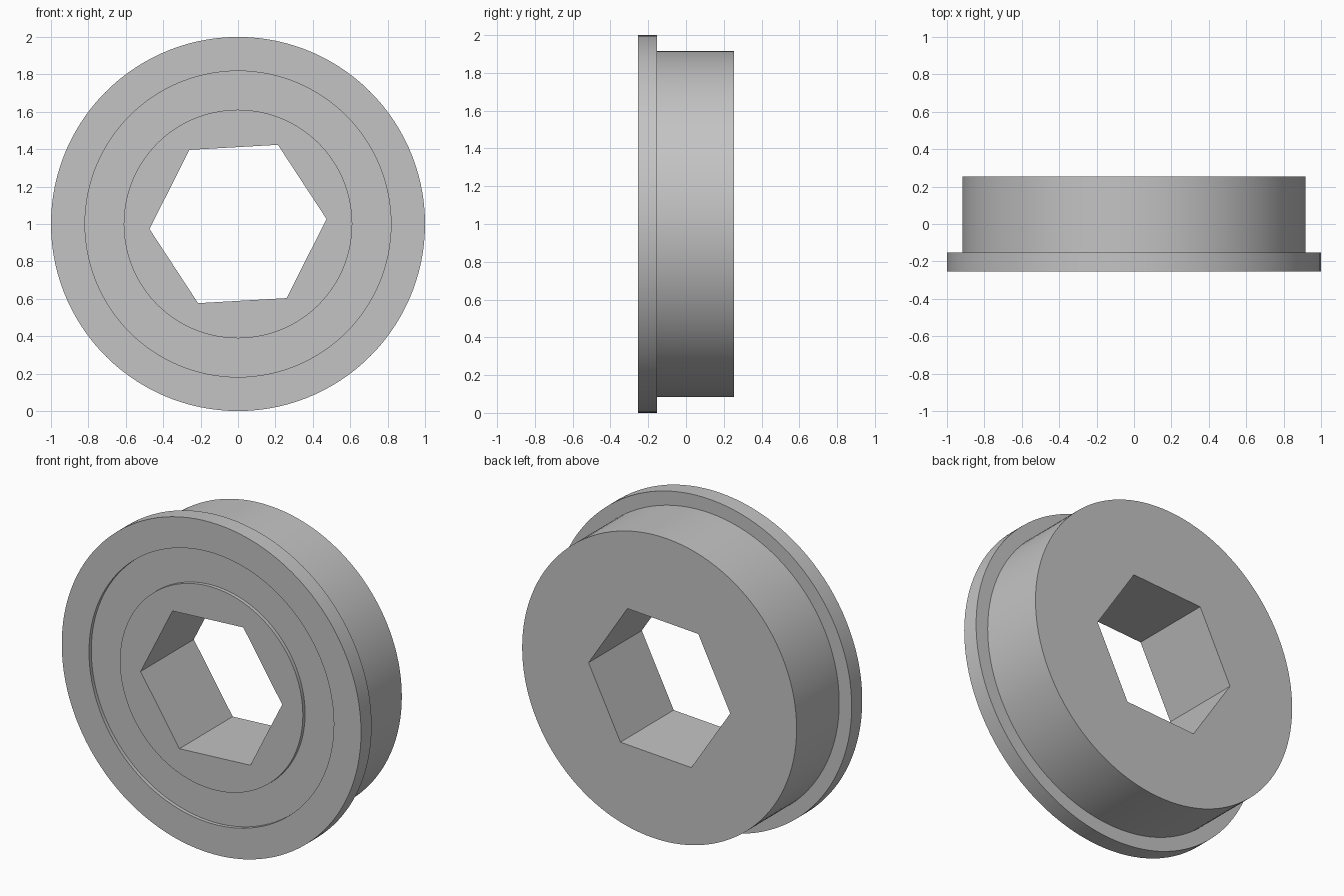
import bpy, bmesh, math
from mathutils import Vector

cube = bpy.data.objects.get("Cube")
if cube:
    bpy.data.objects.remove(cube, do_unlink=True)

SEGMENTS = 120
TURN = math.radians(3.25)
HALF = 0.254
FLANGE_BACK = -0.153
GROOVE_FLOOR = -HALF + 0.022
HEX_RADIUS = 0.474

# Satin grey metal
grey = bpy.data.materials.new("satin_grey")
grey.use_nodes = True
grey.diffuse_color = (0.55, 0.55, 0.55, 1)
grey.node_tree.nodes["Principled BSDF"].inputs["Base Color"].default_value = (0.55, 0.55, 0.55, 1)


def round_point(i, radius):
    a = TURN + math.tau * i / SEGMENTS
    return Vector((radius * math.cos(a), radius * math.sin(a)))


def hex_point(i, radius):
    per_side = SEGMENTS // 6
    side, step = divmod(i, per_side)
    start = round_point(side * per_side, radius)
    end = round_point((side + 1) * per_side, radius)
    return start.lerp(end, step / per_side)


# Closed section: flange, body, hexagonal bore and shallow front groove
section = [
    (hex_point, HEX_RADIUS, -HALF),
    (round_point, 0.611, -HALF),
    (round_point, 0.611, GROOVE_FLOOR),
    (round_point, 0.818, GROOVE_FLOOR),
    (round_point, 0.818, -HALF),
    (round_point, 1.0, -HALF),
    (round_point, 1.0, FLANGE_BACK),
    (round_point, 0.917, FLANGE_BACK),
    (round_point, 0.917, HALF),
    (hex_point, HEX_RADIUS, HALF),
]

bm = bmesh.new()
rings = []
for shape, radius, y in section:
    points = [shape(i, radius) for i in range(SEGMENTS)]
    rings.append([bm.verts.new((p.x, y, p.y + 1)) for p in points])
for a, b in zip(rings, rings[1:] + rings[:1]):
    for i in range(SEGMENTS):
        j = (i + 1) % SEGMENTS
        bm.faces.new((a[i], a[j], b[j], b[i]))
bmesh.ops.recalc_face_normals(bm, faces=bm.faces)

mesh = bpy.data.meshes.new("flanged_hex_bushing")
bm.to_mesh(mesh)
bm.free()
mesh.materials.append(grey)
bushing = bpy.data.objects.new("flanged_hex_bushing", mesh)
bpy.context.collection.objects.link(bushing)

# Smooth round walls, sharp rims and bore corners
bpy.ops.object.select_all(action="DESELECT")
bushing.select_set(True)
bpy.context.view_layer.objects.active = bushing
bpy.ops.object.shade_smooth_by_angle(angle=math.radians(30))
